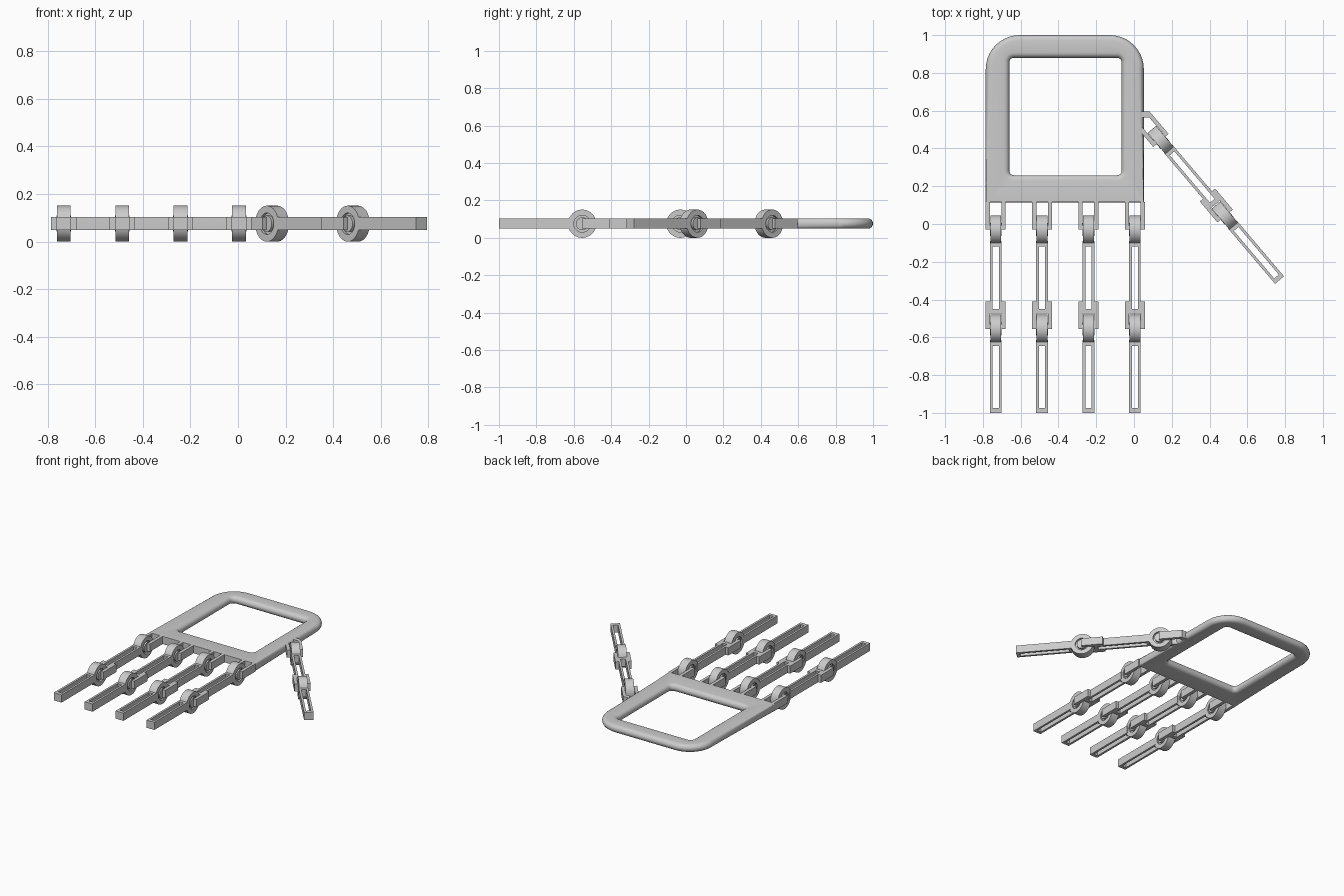
import bpy, bmesh
from math import sin, cos, pi, radians
from mathutils import Matrix, Vector

if "Cube" in bpy.data.objects:
    bpy.data.objects.remove(bpy.data.objects["Cube"])

Z0, Z1 = 0.049, 0.104      # thickness of the flat parts
ZC = 0.0755                # joint axis height


def finish(bm, name, matrix=None):
    bmesh.ops.remove_doubles(bm, verts=bm.verts, dist=1e-5)
    bmesh.ops.recalc_face_normals(bm, faces=bm.faces)
    me = bpy.data.meshes.new(name)
    bm.to_mesh(me)
    bm.free()
    ob = bpy.data.objects.new(name, me)
    bpy.context.collection.objects.link(ob)
    if matrix:
        ob.matrix_world = matrix
    bpy.ops.object.select_all(action='DESELECT')
    ob.select_set(True)
    bpy.context.view_layer.objects.active = ob
    bpy.ops.object.shade_smooth_by_angle(angle=radians(35))
    return ob


def grid_faces(bm, rings):
    # closed loop of closed sections
    n, m = len(rings), len(rings[0])
    for i in range(n):
        a, b = rings[i], rings[(i + 1) % n]
        for j in range(m):
            k = (j + 1) % m
            bm.faces.new((a[j], a[k], b[k], b[j]))


def prism(name, pts):
    bm = bmesh.new()
    f = bm.faces.new([bm.verts.new((x, y, Z0)) for x, y in pts])
    top = bmesh.ops.extrude_face_region(bm, geom=[f])['geom']
    bmesh.ops.translate(bm, vec=(0, 0, Z1 - Z0),
                        verts=[v for v in top if isinstance(v, bmesh.types.BMVert)])
    return finish(bm, name)


def rounded_rect(x0, x1, y0, y1, r_top, r_bot, n=10):
    # returns (point, normal) around the outline
    out = []
    for cx, cy, a0, r in ((x1 - r_top, y1 - r_top, 0, r_top), (x0 + r_top, y1 - r_top, 90, r_top),
                          (x0 + r_bot, y0 + r_bot, 180, r_bot), (x1 - r_bot, y0 + r_bot, 270, r_bot)):
        for i in range(n + 1):
            a = radians(a0 + 90 * i / n)
            d = Vector((cos(a), sin(a)))
            out.append((Vector((cx, cy)) + d * r, d))
    return out


def palm():
    # frame with a round rim that fades to a square edge at the finger side
    bm = bmesh.new()
    h, zc = (Z1 - Z0) / 2, (Z0 + Z1) / 2
    outer = rounded_rect(-0.785, 0.052, 0.115, 1.0, 0.18, 0.001)
    inner = rounded_rect(-0.66, -0.065, 0.258, 0.88, 0.025, 0.025)
    rings = []
    for (o, no), (i, ni) in zip(outer, inner):
        ro = 0.0275 if o.y > 0.5 else 0.0005
        ring = []
        for k in range(9):
            a = -pi / 2 + pi * k / 8
            p = o - no * ro * (1 - cos(a))
            ring.append(bm.verts.new((p.x, p.y, zc + h * sin(a))))
        for k in range(9):
            a = pi / 2 - pi * k / 8
            p = i + ni * 0.0275 * (1 - cos(a))
            ring.append(bm.verts.new((p.x, p.y, zc + h * sin(a))))
        rings.append(ring)
    grid_faces(bm, rings)
    finish(bm, "palm_frame")


def box(bm, x0, x1, y0, y1):
    m = Matrix.Translation(((x0 + x1) / 2, (y0 + y1) / 2, (Z0 + Z1) / 2 - ZC)) @ \
        Matrix.Diagonal((x1 - x0, y1 - y0, Z1 - Z0, 1))
    bmesh.ops.create_cube(bm, size=1, matrix=m)


def joint(bm, y):
    # ring with recessed web and hub pin, revolved about the x axis
    prof = [(0, .031), (.034, .031), (.034, .016), (.045, .016), (.045, .029), (.0755, .029)]
    prof = prof + [(r, -x) for r, x in reversed(prof)]
    n, rings = 40, []
    for i in range(n):
        a = 2 * pi * i / n
        rings.append([bm.verts.new((x, y + r * cos(a), r * sin(a))) for r, x in prof])
    for i in range(n):
        a, b = rings[i], rings[(i + 1) % n]
        for j in range(len(prof) - 1):
            pts = (a[j], a[j + 1], b[j + 1], b[j])
            if j == 0:
                pts = (a[0], a[1], b[1])
            elif j == len(prof) - 2:
                pts = (a[j], a[j + 1], b[j])
            bm.faces.new(pts)


def slotted_bar(bm, y):
    # bar with a through slot
    yo = (y - 0.445, y - 0.06)
    yi = (y - 0.42, y - 0.09)
    rings = []
    for sx, k in ((-1, 0), (1, 0), (1, 1), (-1, 1)):
        rings.append([bm.verts.new((sx * w, yy[k], z - ZC)) for w, yy, z in
                      ((.031, yo, Z0), (.031, yo, Z1), (.016, yi, Z1), (.016, yi, Z0))])
    grid_faces(bm, rings)


def fork(bm, y, length=0.145):
    for s in (-1, 1):
        a, b = sorted((s * 0.0305, s * 0.053))
        box(bm, a, b, y, y + length)


def digit(name, x, y, angle=0, base_fork=True):
    bm = bmesh.new()
    if base_fork:
        fork(bm, 0, 0.147)
    for yy in (0, -0.525):
        joint(bm, yy)
        slotted_bar(bm, yy)
    fork(bm, -0.525)
    finish(bm, name, Matrix.Translation((x, y, ZC)) @ Matrix.Rotation(radians(angle), 4, 'Z'))


palm()
for i in range(4):
    digit(f"finger_{i + 1}", -0.732 + 0.2455 * i, -0.03)

# thumb and its angled mount
digit("thumb", 0.143, 0.443, 40.3, base_fork=False)
prism("thumb_mount_outer", [(.04, .595), (.083, .595), (.183, .477), (.166, .463), (.08, .565), (.04, .565)])
prism("thumb_mount_inner", [(.04, .515), (.05, .505), (.12, .423), (.102, .408), (.05, .47), (.04, .48)])
